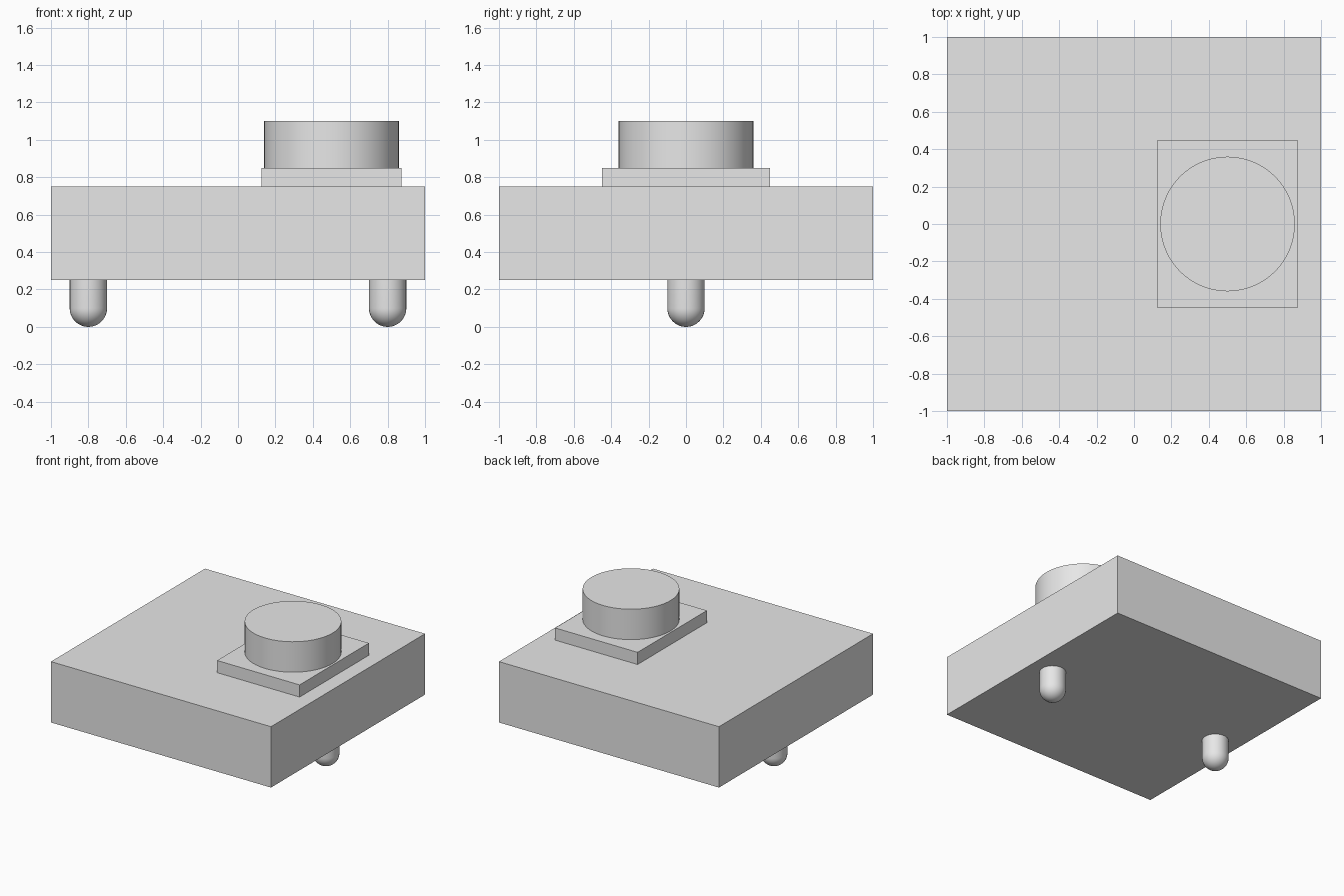
import bpy
import bmesh
from math import sin, cos, pi, radians
from mathutils import Matrix

cube = bpy.data.objects.get("Cube")
if cube:
    bpy.data.objects.remove(cube, do_unlink=True)

GREY = (0.8, 0.8, 0.8, 1.0)
grey = bpy.data.materials.new("light_grey")
grey.use_nodes = True
grey.diffuse_color = GREY
grey.node_tree.nodes["Principled BSDF"].inputs["Base Color"].default_value = GREY


def add_object(name, bm, location, smooth=False):
    """Turn a bmesh into a grey object."""
    bmesh.ops.recalc_face_normals(bm, faces=bm.faces)
    mesh = bpy.data.meshes.new(name)
    bm.to_mesh(mesh)
    bm.free()
    mesh.materials.append(grey)
    obj = bpy.data.objects.new(name, mesh)
    obj.location = location
    bpy.context.collection.objects.link(obj)
    if smooth:
        bpy.ops.object.select_all(action='DESELECT')
        obj.select_set(True)
        bpy.context.view_layer.objects.active = obj
        bpy.ops.object.shade_smooth_by_angle(angle=radians(40))
    return obj


def box(name, size, location):
    bm = bmesh.new()
    bmesh.ops.create_cube(bm, size=1, matrix=Matrix.Diagonal((*size, 1)))
    return add_object(name, bm, location)


def lathe(name, profile, location, steps=64):
    """Spin a (radius, height) profile around z."""
    bm = bmesh.new()
    verts = [bm.verts.new((r, 0, z)) for r, z in profile]
    edges = [bm.edges.new(pair) for pair in zip(verts, verts[1:])]
    bmesh.ops.spin(bm, geom=verts + edges, cent=(0, 0, 0), axis=(0, 0, 1),
                   angle=2 * pi, steps=steps)
    bmesh.ops.remove_doubles(bm, verts=bm.verts, dist=0.0001)
    return add_object(name, bm, location, smooth=True)


# Square block
box("body", (2, 2, 0.5), (0, 0, 0.5))

# Raised plate with a round button
box("button_plate", (0.75, 0.9, 0.1), (0.5, 0, 0.8))
lathe("button", [(0, 0), (0.36, 0), (0.36, 0.25), (0, 0.25)], (0.5, 0, 0.85))

# Two round-tipped pins underneath
R = 0.1
tip = [(R * sin(a), R - R * cos(a)) for a in (i * pi / 24 for i in range(13))]
for side, x in (("right", -0.8), ("left", 0.8)):
    lathe(side + "_pin", tip + [(R, 0.25), (0, 0.25)], (x, 0, 0), steps=32)
